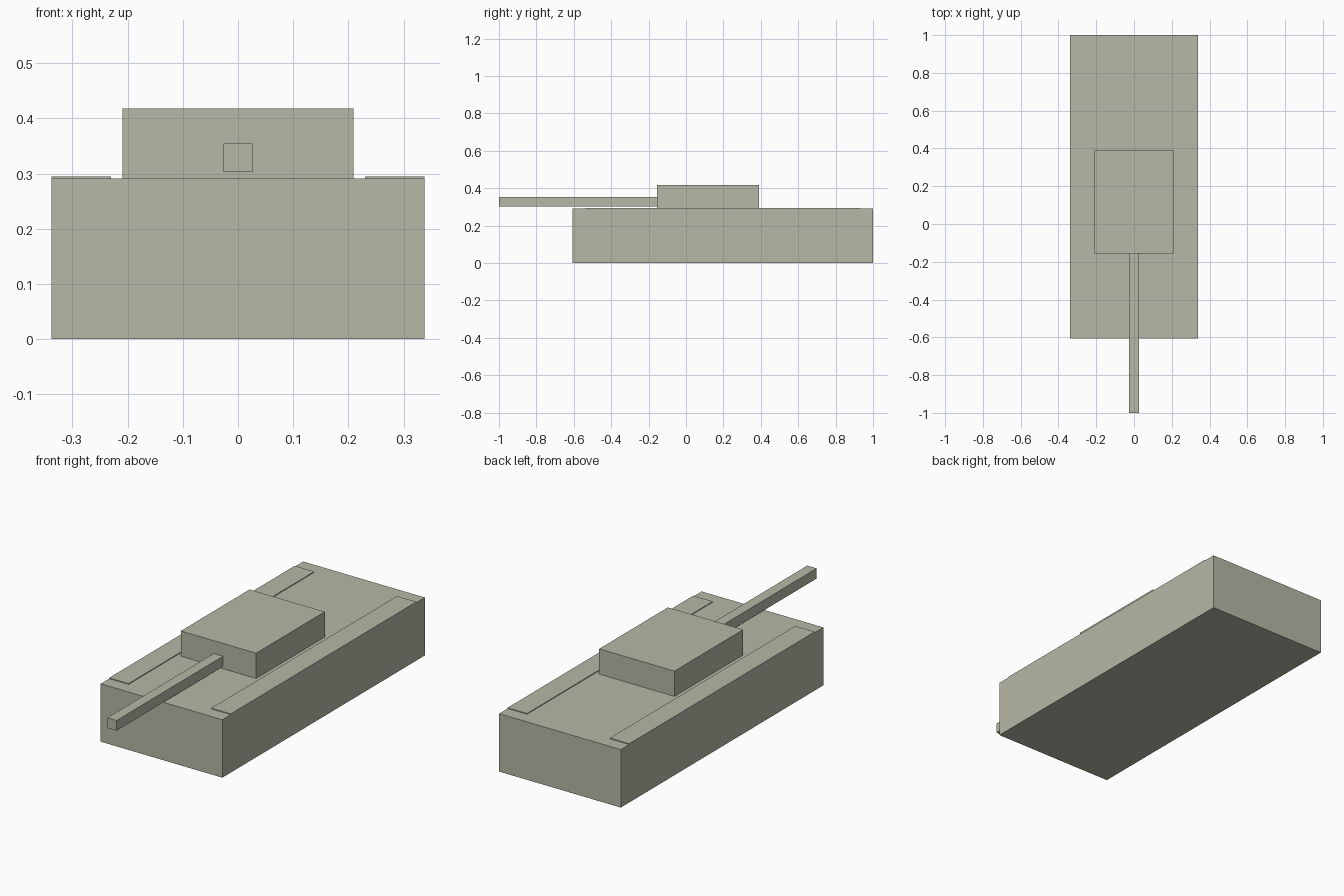
import bpy

if "Cube" in bpy.data.objects:
    bpy.data.objects.remove(bpy.data.objects["Cube"])

# Olive grey paint
paint = bpy.data.materials.new("olive_grey")
paint.diffuse_color = (0.47, 0.48, 0.38, 1)
paint.use_nodes = True
paint.node_tree.nodes["Principled BSDF"].inputs["Base Color"].default_value = paint.diffuse_color


def box(name, x, y, z):
    """Painted box spanning the given (min, max) ranges."""
    spans = (x, y, z)
    bpy.ops.mesh.primitive_cube_add(size=1, location=[(a + b) / 2 for a, b in spans])
    ob = bpy.context.object
    ob.name = name
    ob.scale = [b - a for a, b in spans]
    bpy.ops.object.transform_apply(location=False, rotation=False, scale=True)
    ob.data.materials.append(paint)
    return ob


HALF_WIDTH = 0.338
DECK = 0.291

# Main body
box("hull", (-HALF_WIDTH, HALF_WIDTH), (-0.607, 1.0), (0, DECK))

# Thin raised strips over the tracks, flush with the hull sides
for side, x in (("left", (-HALF_WIDTH, -0.23)), ("right", (0.23, HALF_WIDTH))):
    box(side + "_track_cover", x, (-0.54, 0.933), (DECK, 0.295))

# Turret and gun
box("turret", (-0.209, 0.209), (-0.155, 0.39), (DECK, 0.418))
box("gun_barrel", (-0.026, 0.026), (-1.0, -0.155), (0.303, 0.354))
